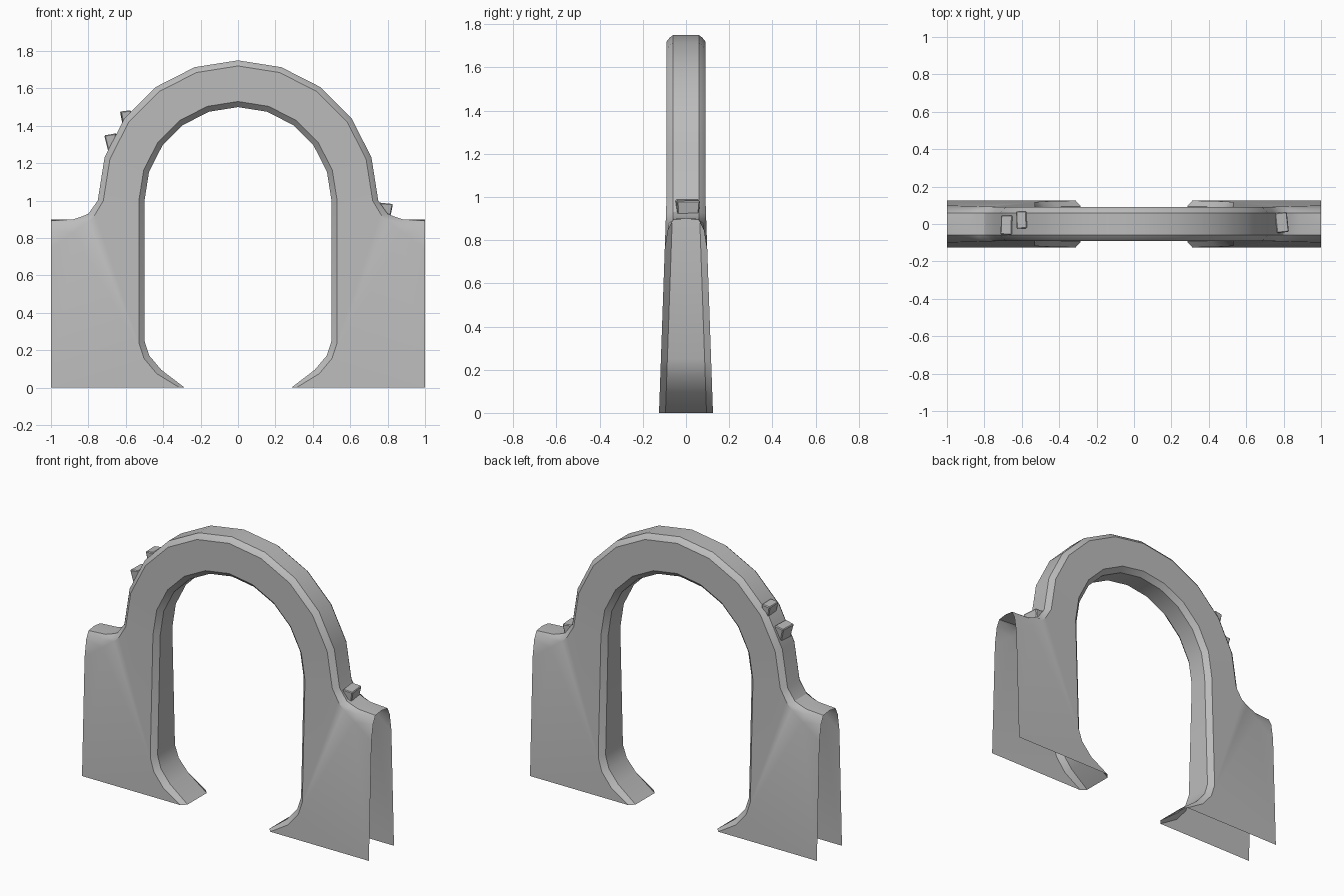
import bpy, bmesh, math
from mathutils import Matrix, Vector

if "Cube" in bpy.data.objects:
    bpy.data.objects.remove(bpy.data.objects["Cube"])

stone = bpy.data.materials.new("grey stone")
stone.diffuse_color = (0.5, 0.5, 0.5, 1)
stone.use_nodes = True
stone.node_tree.nodes["Principled BSDF"].inputs["Base Color"].default_value = stone.diffuse_color


def arc(r):
    """Quarter arc from the crown down to the springing line."""
    return [(r * math.sin(math.radians(18 * i)), 1 + r * math.cos(math.radians(18 * i)))
            for i in range(6)]


def half_width(z):
    """Walls flare outward toward the ground."""
    return 0.125 - 0.035 * min(z, 1.0)


# Profile lines of the right half: opening edge, face edges, outer top edge
in_edge = arc(0.50) + [(0.50, 0.25), (0.475, 0.172), (0.41, 0.095), (0.285, 0.0)]
in_face = arc(0.53) + [(0.53, 0.24), (0.503, 0.157), (0.435, 0.075), (0.312, 0.0)]
out_face = arc(0.72) + [(0.765, 0.925), (0.80, 0.89), (0.88, 0.83), (1.0, 0.74)]
out_mid = arc(0.738) + [(0.782, 0.928), (0.825, 0.902), (0.885, 0.878), (1.0, 0.845)]
out_top = arc(0.75) + [(0.80, 0.93), (0.835, 0.915), (0.88, 0.90), (1.0, 0.892)]
out_axis = out_top[:-1] + [(1.0, 0.90)]

bm = bmesh.new()


def line(pts, width, sx, sy):
    return [bm.verts.new((sx * x, sy * width(i, z), z)) for i, (x, z) in enumerate(pts)]


def strip(a, b):
    for i in range(len(a) - 1):
        bm.faces.new((a[i], a[i + 1], b[i + 1], b[i]))


# Arch shell, one quarter at a time
for sx in (1, -1):
    for sy in (1, -1):
        soffit_c = line(in_edge, lambda i, z: 0, sx, sy)
        soffit = line(in_edge, lambda i, z: half_width(z) - 0.03, sx, sy)
        fi = line(in_face, lambda i, z: half_width(z), sx, sy)
        fo = line(out_face, lambda i, z: half_width(z), sx, sy)
        om = line(out_mid, lambda i, z: 0.076 if i < 7 else 0.083, sx, sy)
        ot = line(out_top, lambda i, z: 0.06, sx, sy)
        oc = line(out_axis, lambda i, z: 0, sx, sy)
        strip(soffit_c, soffit)
        strip(soffit, fi)
        strip(fi[:6], fo[:6])
        strip(fo, om)
        strip(om, ot)
        strip(ot, oc)
        # Flat leg face, open underneath and at the end
        corner = bm.verts.new((sx, sy * half_width(0), 0))
        bm.faces.new(fi[5:] + [corner] + fo[:4:-1])

bmesh.ops.remove_doubles(bm, verts=bm.verts, dist=0.0005)
bmesh.ops.recalc_face_normals(bm, faces=bm.faces)
# Orient the open shell so the crown faces up
bm.faces.ensure_lookup_table()
crown = max(bm.faces, key=lambda f: f.calc_center_median().z)
if crown.normal.z < 0:
    bmesh.ops.reverse_faces(bm, faces=bm.faces)


def finish(bm, name):
    me = bpy.data.meshes.new(name)
    bm.to_mesh(me)
    bm.free()
    me.materials.append(stone)
    ob = bpy.data.objects.new(name, me)
    bpy.context.collection.objects.link(ob)
    return ob


arch = finish(bm, "arch_shell")
bpy.context.view_layer.objects.active = arch
arch.select_set(True)
bpy.ops.object.shade_smooth_by_angle(angle=math.radians(30))


# Small loose bricks stuck to the outer edge
def brick(name, centre, size, tilt, twist):
    b = bmesh.new()
    bmesh.ops.create_cube(b, size=1)
    for v in b.verts:
        v.co = Vector((v.co.x * size[0], v.co.y * size[1], v.co.z * size[2]))
        if v.co.z < 0:
            v.co.x *= 0.8
            v.co.y *= 0.9
    bmesh.ops.bevel(b, geom=b.edges[:], offset=0.005, segments=1, affect='EDGES')
    rot = Matrix.Rotation(math.radians(tilt), 4, 'Y') @ Matrix.Rotation(math.radians(twist), 4, 'Z')
    b.transform(Matrix.Translation(centre) @ rot)
    finish(b, name)


brick("right_brick", (0.787, 0.008, 0.95), (0.066, 0.108, 0.072), 6, 6)
brick("left_lower_brick", (-0.675, -0.005, 1.31), (0.062, 0.105, 0.09), -10, -2)
brick("left_upper_brick", (-0.597, 0.022, 1.44), (0.056, 0.094, 0.08), -7, 2)
